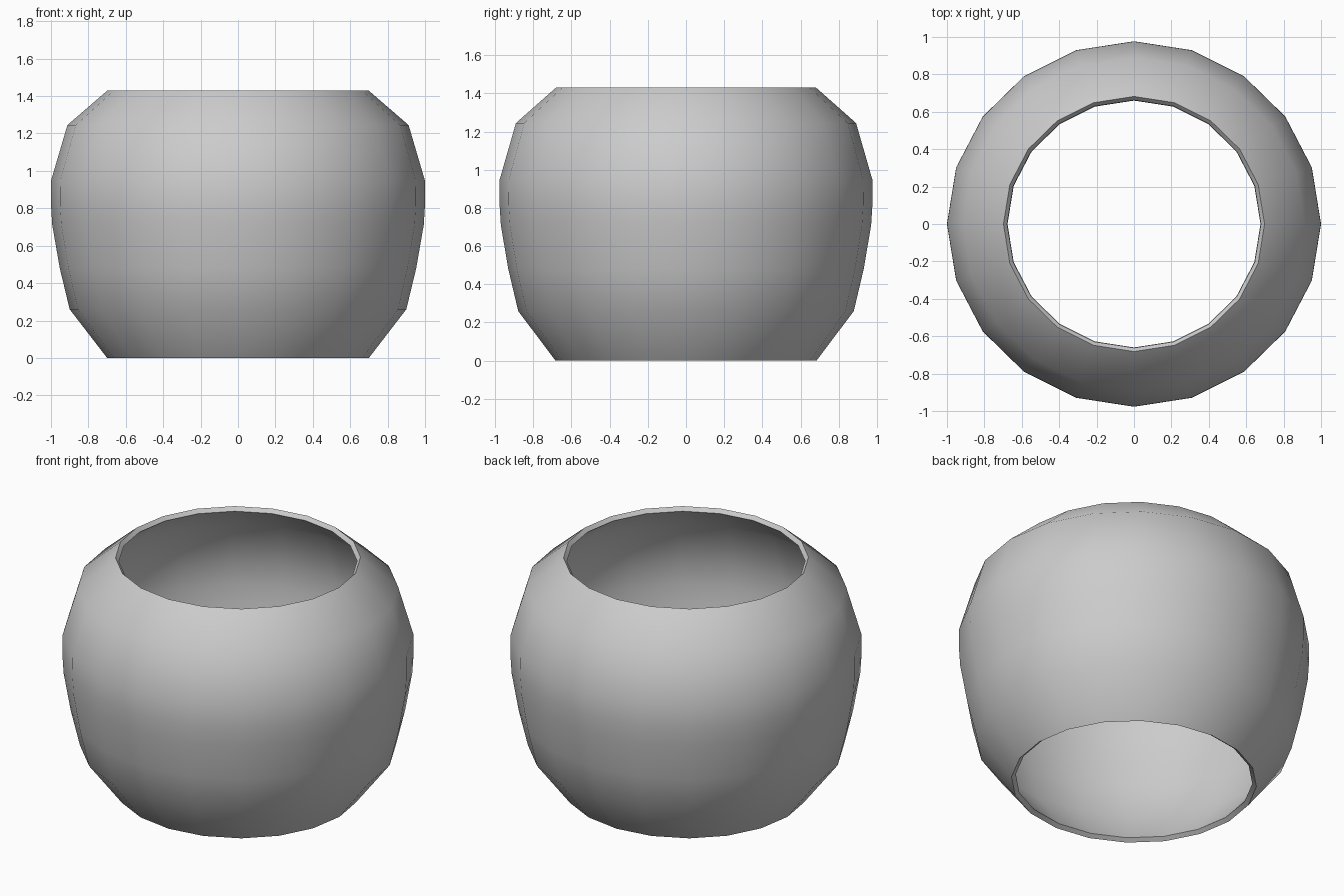
import bpy, math

if "Cube" in bpy.data.objects:
    bpy.data.objects.remove(bpy.data.objects["Cube"])

SIDES = 20
Y_SCALE = 0.977

# Outer wall profile: (radius, height)
profile = [(0.70, 0.0), (0.90, 0.26), (0.953, 0.48), (0.993, 0.71),
           (1.0, 0.82), (0.999, 0.95), (0.912, 1.245), (0.698, 1.43)]

# Sweep the profile into an open-ended faceted ring
verts = [(r * math.cos(2 * math.pi * i / SIDES),
          r * math.sin(2 * math.pi * i / SIDES) * Y_SCALE, z)
         for r, z in profile for i in range(SIDES)]
faces = [(k * SIDES + i, k * SIDES + (i + 1) % SIDES,
          (k + 1) * SIDES + (i + 1) % SIDES, (k + 1) * SIDES + i)
         for k in range(len(profile) - 1) for i in range(SIDES)]
mesh = bpy.data.meshes.new("round_shell")
mesh.from_pydata(verts, [], faces)
shell = bpy.data.objects.new("round_shell", mesh)
bpy.context.collection.objects.link(shell)
bpy.context.view_layer.objects.active = shell
shell.select_set(True)

# Thin wall, thickened inwards
solid = shell.modifiers.new("wall", "SOLIDIFY")
solid.thickness = 0.03
solid.offset = -1
bpy.ops.object.modifier_apply(modifier=solid.name)

# Smooth wall with crisp rims
bpy.ops.object.shade_smooth_by_angle(angle=math.radians(50))
